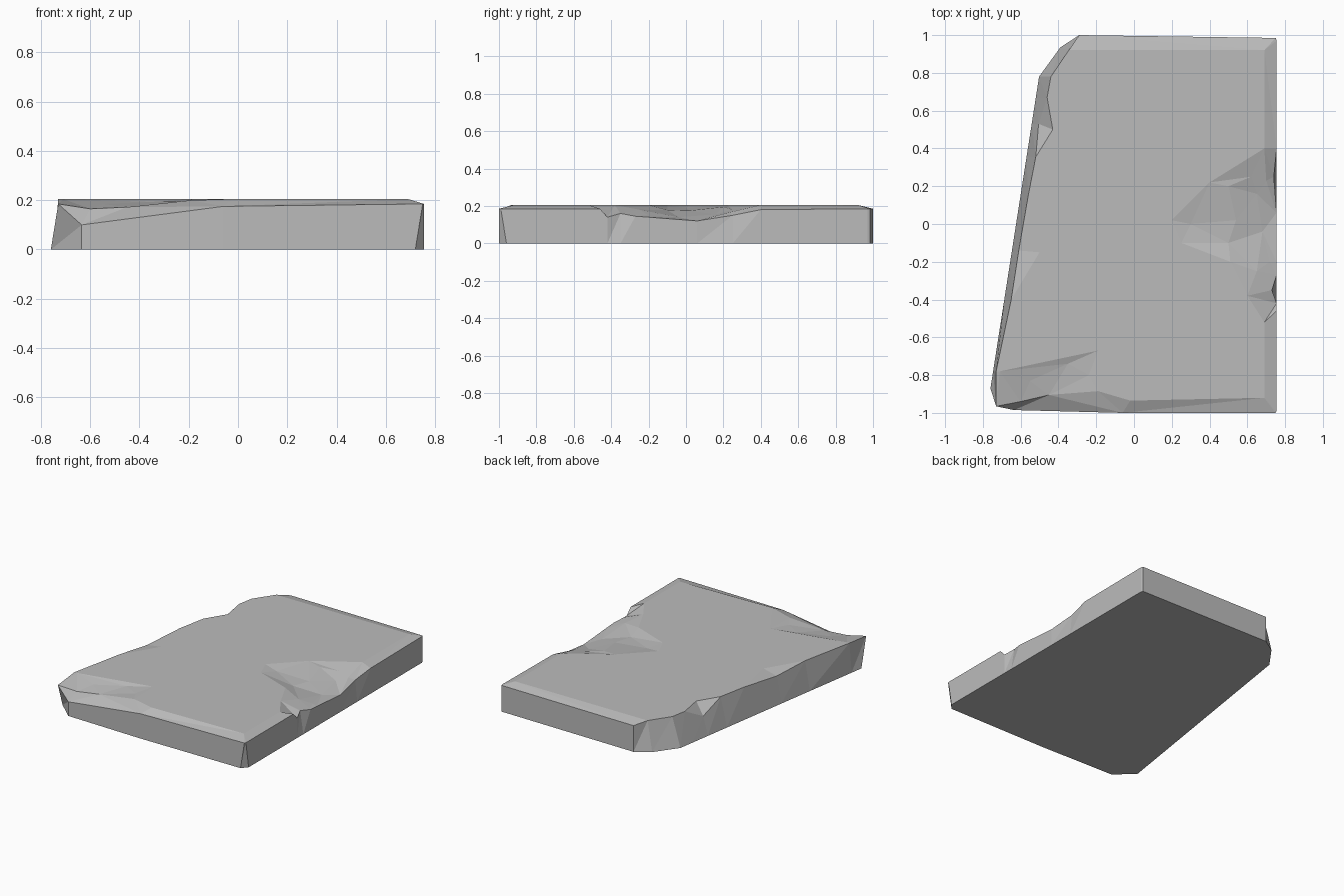
import bpy
import bmesh
from mathutils import Vector
from mathutils.geometry import delaunay_2d_cdt

default_cube = bpy.data.objects.get("Cube")
if default_cube:
    bpy.data.objects.remove(default_cube, do_unlink=True)

TOP = 0.205      # flat upper surface
RIM = 0.185      # outer edge of the bevel
SIDE = 0.755     # straight right-hand wall


# Footing rules: where each rim point meets the ground
def front_foot(x, y):
    return min(x, 0.72), y


def side_foot(x, y):
    return SIDE, max(y, -0.96)


def back_foot(x, y):
    return x, y


def corner_foot(x, y):
    return x - 0.045, y + 0.015


def slanted_foot(x, y):
    y = max(y, -0.87)
    return -0.76 + 0.156 * (y + 0.87), y


# Rim of the slab, one run per wall, counter-clockwise
front_rim = [(-.635, -.985, .1), (-.06, -1, .175), (.75, -1, RIM)]
side_rim = [
    (SIDE, -.99, RIM), (SIDE, -.46, RIM), (SIDE, -.42, .14),
    (.73, -.35, .16), (SIDE, -.27, .145), (SIDE, -.2, .14),
    (SIDE, .06, .12), (.74, .25, .15), (SIDE, .4, .18), (SIDE, .97, RIM),
]
back_rim = [(.75, .985, RIM), (-.29, 1, RIM)]
corner_rim = [(-.345, .92, TOP)]
slanted_rim = [
    (-.44, .78, TOP), (-.46, .67, TOP), (-.505, .53, .13),
    (-.52, .355, TOP), (-.56, .15, TOP), (-.61, -.14, .185),
    (-.65, -.4, TOP), (-.73, -.78, TOP), (-.73, -.965, RIM),
]
walls = [
    (front_rim, front_foot), (side_rim, side_foot), (back_rim, back_foot),
    (corner_rim, corner_foot), (slanted_rim, slanted_foot),
]

# Edge of the flat upper surface, inside the bevel and chips
crest = [
    (-.71, -.78), (-.19, -.67), (-.02, -.935), (.69, -.92), (.69, -.52),
    (.6, -.38), (.51, -.2), (.25, -.1), (.2, .02), (.4, .22),
    (.69, .4), (.69, .92), (-.33, .92),
]

# Broken facets inside the chips
front_chip = [
    (-.6, -.94, .165), (-.45, -.905, .172), (-.19, -.885, .2),
    (-.35, -.74, .193), (-.24, -.8, .195), (-.55, -.83, .185),
]
side_chip = [
    (.62, .25, .18), (.5, .2, .195), (.65, .16, .155), (.7, .23, .165),
    (.3, 0, .19), (.54, .02, .175), (.68, -.04, .14), (.5, -.1, .178),
    (.72, -.2, .15), (.65, -.25, .18),
]
slanted_chip = [(-.43, .5, TOP), (-.5, -.15, TOP), (-.55, .07, TOP)]


def chain(start, count, closed=False):
    """Index pairs joining consecutive points."""
    pairs = [(start + i, start + i + 1) for i in range(count - 1)]
    if closed:
        pairs.append((start + count - 1, start))
    return pairs


def build_slab():
    rim, feet = [], []
    for points, foot_rule in walls:
        for x, y, z in points:
            rim.append((x, y, z))
            feet.append((*foot_rule(x, y), 0))
    plateau = [(x, y, TOP) for x, y in crest]
    surface = rim + plateau + front_chip + side_chip + slanted_chip

    # Triangulate the upper surface, keeping rim and crest as edges
    edges = chain(0, len(rim), closed=True) + chain(len(rim), len(crest))
    flat = [Vector((x, y)) for x, y, z in surface]
    result = delaunay_2d_cdt(flat, edges, [], 1, 0.0001)
    flat_out, triangles, sources = result[0], result[2], result[3]

    bm = bmesh.new()
    upper, from_source = [], {}
    for position, origin in zip(flat_out, sources):
        height = surface[origin[0]][2] if origin else TOP
        vert = bm.verts.new((position.x, position.y, height))
        upper.append(vert)
        for index in origin:
            from_source[index] = vert
    for triangle in triangles:
        bm.faces.new([upper[i] for i in triangle])

    # Walls and underside
    lower = [bm.verts.new(p) for p in feet]
    for a, b in chain(0, len(rim), closed=True):
        bm.faces.new((lower[a], lower[b], from_source[b]))
        bm.faces.new((lower[a], from_source[b], from_source[a]))
    bm.faces.new(lower[::-1])
    bmesh.ops.recalc_face_normals(bm, faces=bm.faces[:])

    mesh = bpy.data.meshes.new("stone_slab")
    bm.to_mesh(mesh)
    bm.free()
    slab = bpy.data.objects.new("stone_slab", mesh)
    bpy.context.collection.objects.link(slab)
    return slab


def make_material(name, colour):
    material = bpy.data.materials.new(name)
    material.use_nodes = True
    material.diffuse_color = colour
    shader = material.node_tree.nodes["Principled BSDF"]
    shader.inputs["Base Color"].default_value = colour
    return material


stone_slab = build_slab()
stone_slab.data.materials.append(make_material("stone grey", (.5, .5, .5, 1)))
